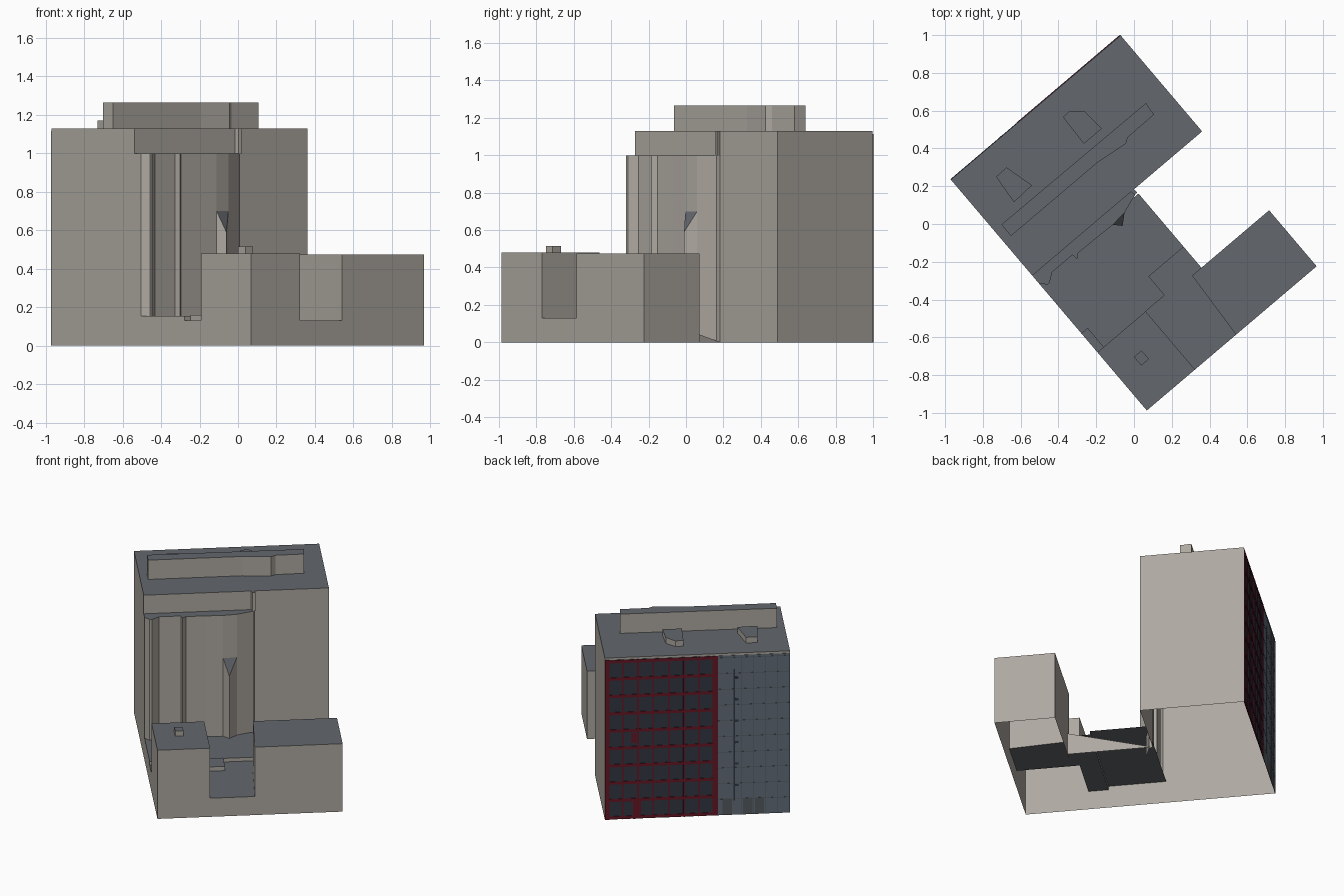
import bpy, bmesh

if "Cube" in bpy.data.objects:
    bpy.data.objects.remove(bpy.data.objects["Cube"])

# Building axes: a runs along the tower, b runs from the tower to the low wings
O, U, V = (-0.97, 0.235), (0.762, 0.647), (0.647, -0.762)


def world(a, b, z):
    return (O[0] + a * U[0] + b * V[0], O[1] + a * U[1] + b * V[1], z)


def local(x, y):
    dx, dy = x - O[0], y - O[1]
    return (dx * U[0] + dy * U[1], dx * V[0] + dy * V[1])


def material(name, r, g, b):
    m = bpy.data.materials.new(name)
    m.diffuse_color = (r, g, b, 1)
    m.use_nodes = True
    m.node_tree.nodes["Principled BSDF"].inputs["Base Color"].default_value = m.diffuse_color
    return m


WALL = material("wall", 0.42, 0.39, 0.35)
ROOF = material("roof", 0.125, 0.135, 0.15)
GLASS = material("dark_glass", 0.03, 0.036, 0.05)
RED = material("red_frame", 0.13, 0.008, 0.018)
BLUE = material("blue_glass", 0.12, 0.15, 0.19)
SEAM = material("seam", 0.09, 0.10, 0.11)


def finish(name, bm, mats):
    me = bpy.data.meshes.new(name)
    bm.to_mesh(me)
    bm.free()
    for m in mats:
        me.materials.append(m)
    ob = bpy.data.objects.new(name, me)
    bpy.context.collection.objects.link(ob)
    return ob


def shell(name, pts, top, bottoms):
    """Open-bottomed volume: a roof face plus one wall per edge (None = no wall).
    top may be one height or one per corner."""
    n = len(pts)
    tops = top if isinstance(top, list) else [top] * n
    if not isinstance(bottoms, list):
        bottoms = [bottoms] * n
    bm = bmesh.new()
    tv = [bm.verts.new(world(p[0], p[1], z)) for p, z in zip(pts, tops)]
    roof = bm.faces.new(tv)
    roof.material_index = 1
    for i, z in enumerate(bottoms):
        if z is None:
            continue
        j = (i + 1) % n
        lo_j = bm.verts.new(world(*pts[j], z))
        lo_i = bm.verts.new(world(*pts[i], z))
        bm.faces.new((tv[j], tv[i], lo_i, lo_j))
    bm.normal_update()
    if roof.normal.z < 0:
        bmesh.ops.reverse_faces(bm, faces=bm.faces[:])
    bmesh.ops.remove_doubles(bm, verts=bm.verts[:], dist=1e-5)
    return finish(name, bm, [WALL, ROOF])


def rect(a0, a1, b0, b1):
    return [(a0, b0), (a1, b0), (a1, b1), (a0, b1)]


def panels(name, rects, depth, mat):
    """Thin raised panels on the back face; rects are (a0, a1, z0, z1)."""
    bm = bmesh.new()
    for a0, a1, z0, z1 in rects:
        q = [(a0, z0), (a1, z0), (a1, z1), (a0, z1)]
        back = [bm.verts.new(world(a, 0, z)) for a, z in q]
        front = [bm.verts.new(world(a, -depth, z)) for a, z in q]
        bm.faces.new(front)
        for i in range(4):
            j = (i + 1) % 4
            bm.faces.new((back[i], back[j], front[j], front[i]))
    bmesh.ops.recalc_face_normals(bm, faces=bm.faces[:])
    return finish(name, bm, [mat])


# Tower, whose front is cut back above the folded facade
shell("tower", [(0, 0), (1.18, 0), (1.18, .667), (.705, .667), (0, .667)],
      1.13, [0, 0, 0, 1.0, 0])
folds = [(0, .721), (.03, .755), (.045, .755), (.093, .721), (.232, .721),
         (.238, .754), (.263, .733), (.39, .735), (.5, .738), (.588, .729),
         (.70, .69), (.705, .667)]
shell("folded_facade", [(0, .667)] + folds, 1.0,
      [0] + [.155] * 9 + [0, 0, None])
shell("corner_cap", [(0.685, .667), (.705, .667), (.709, .692), (.69, .69)],
      1.13, 1.0)
shell("triangular_bay", [(.5, .738), (.588, .729), (.535, .776)],
      [.7, .7, .59], [None, .155, .155])

# Rooftop penthouse and vents
shell("penthouse", [(.05, .355), (1.05, .36), (1.043, .434), (.86, .436),
                    (.83, .455), (.65, .434), (.05, .434)], 1.265, 1.13)
shell("roof_vent_small", [local(*p) for p in
      [(-.73, .25), (-.675, .30), (-.54, .205), (-.635, .115)]], 1.17, 1.13)
shell("roof_vent_large", [local(*p) for p in
      [(-.375, .565), (-.34, .60), (-.26, .595), (-.17, .505), (-.265, .425)]],
      1.17, 1.13)

# Courtyard terraces
shell("courtyard_upper_floor", rect(0, .71, .70, 1.07), .155,
      [None, None, .13, 0])
shell("courtyard_lower_floor",
      [(0, 1.07), (.71, 1.07), (.71, 1.215), (.645, 1.215), (.62, 1.604),
       (.335, 1.604), (.335, 1.2), (0, 1.2)], .13,
      [None, None, None, None, 0, None, None, 0])
shell("courtyard_box", rect(.042, .468, 1.07, 1.2), .16, .13)

# Sloping side wall between the tower and the right wing
bm = bmesh.new()
bm.faces.new([bm.verts.new(world(.71, b, z)) for b, z in
              [(.667, 0), (1.215, 0), (1.215, .152)]])
finish("sloping_side_wall", bm, [WALL])

# Low wings
shell("left_wing", rect(0, .335, 1.2, 1.604), .48, [.13, .13, 0, 0])
shell("right_wing", [(.645, 1.215), (1.18, 1.215), (1.18, 1.604), (.62, 1.604)],
      .475, [0, 0, 0, .13])
shell("wing_chimney", [local(*p) for p in
      [(.04, -.67), (.08, -.715), (.04, -.75), (0, -.705)]], .515, .48)

# Back face: dark glass with a red grid
SPLIT, H = .46, 1.115
panels("dark_glazing", [(SPLIT, 1.18, 0, H)], .002, GLASS)
grid = [(1.15, 1.18, 0, H), (SPLIT, SPLIT + .035, 0, H), (.95, 1.0, 0, .125),
        (.98, 1.01, .53, .6)]
cols, rows = 7, 9
for i in range(1, cols):
    a = SPLIT + .02 + (1.165 - SPLIT - .02) * i / cols
    grid.append((a - .005, a + .005, 0, H))
for k in range(rows + 1):
    z = .012 + (H - .024) * k / rows
    grid.append((SPLIT, 1.18, z - .01, z + .01))
panels("red_window_grid", grid, .005, RED)

# Back face: blue glass with faint seams, a service pipe and doors
panels("blue_glazing", [(0, SPLIT, 0, H)], .002, BLUE)
seams = [(0, SPLIT, z - .0015, z + .0015) for z in [.11 * k for k in range(1, 11)]]
seams += [(a - .0015, a + .0015, 0, H) for a in (.08, .155, .235, .31)]
seams += [(a, a + .06, 0, .115) for a in (.165, .24, .37)]
panels("blue_seams_and_doors", seams, .003, SEAM)
pipe = [(.352, .36, .1, 1.02)] + [(.33, .352, .2 + .15 * k, .215 + .15 * k) for k in range(6)]
panels("service_pipe", pipe, .004, GLASS)
